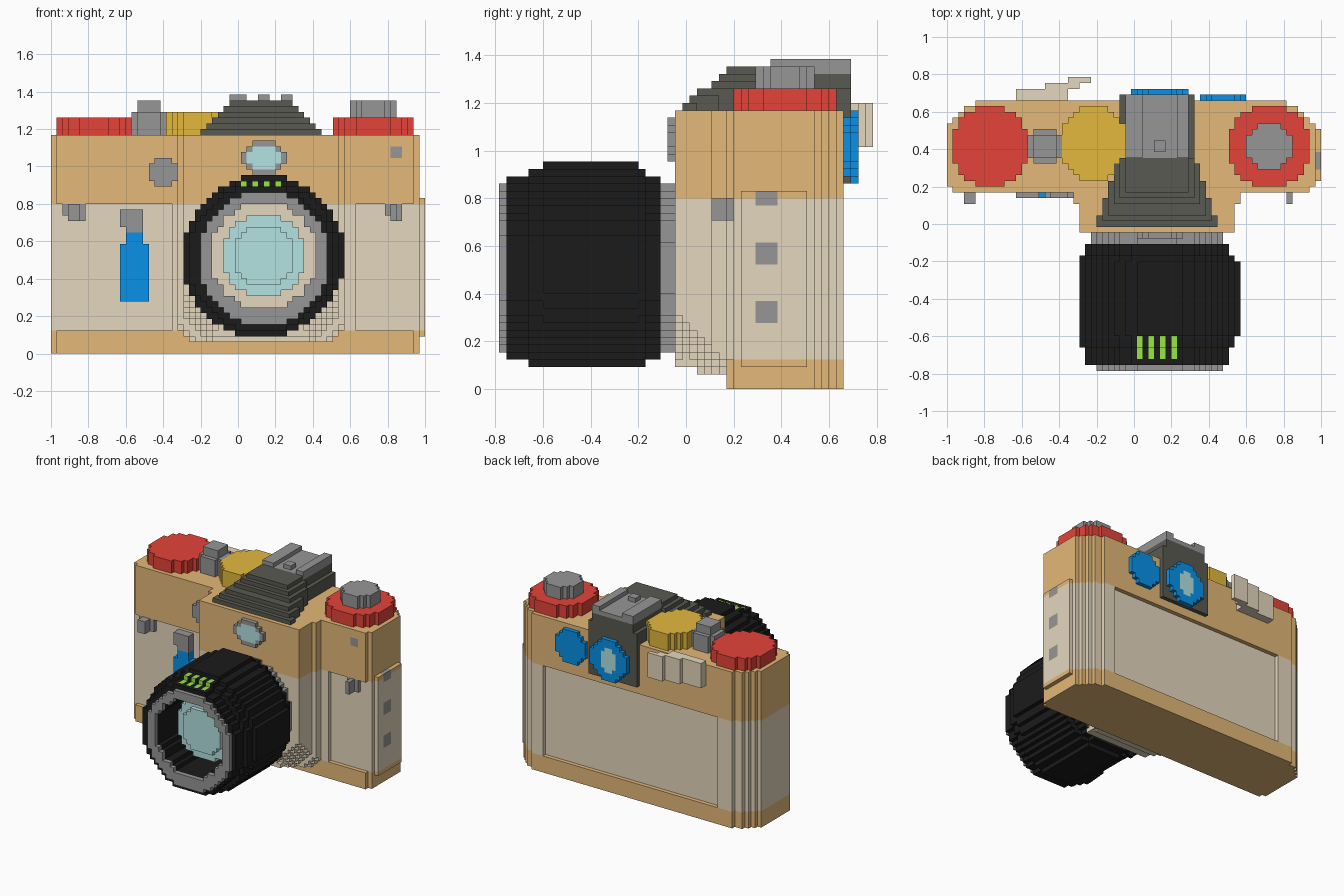
import bpy
import bmesh

if "Cube" in bpy.data.objects:
    bpy.data.objects.remove(bpy.data.objects["Cube"], do_unlink=True)

U = 2 / 65  # size of one block
HALF_X, HALF_Y = 32.5, 25.5


def material(name, hexcode):
    def linear(c):
        return c / 12.92 if c <= 0.04045 else ((c + 0.055) / 1.055) ** 2.4
    rgb = [linear(int(hexcode[n:n + 2], 16) / 255) for n in (0, 2, 4)]
    mat = bpy.data.materials.new(name)
    mat.use_nodes = True
    mat.diffuse_color = (*rgb, 1)
    bsdf = next(n for n in mat.node_tree.nodes if n.type == 'BSDF_PRINCIPLED')
    bsdf.inputs["Base Color"].default_value = (*rgb, 1)
    return mat


TAN = material("tan", "e4b878")
BEIGE = material("beige", "e4d7bd")
GRAY = material("gray", "969696")
DARK = material("dark_gray", "595a52")
BLACK = material("black", "1b1b1b")
RED = material("red", "e44438")
GOLD = material("gold", "e3b93d")
BLUE = material("blue", "0892e8")
GLASS = material("pale_blue", "b4e2e2")
GREEN = material("green", "9aea42")


def box(x0, x1, y0, y1, z0, z1):
    """Blocks filling a cuboid."""
    return {(i, j, k) for i in range(x0, x1) for j in range(y0, y1) for k in range(z0, z1)}


def disc(axis, lo, hi, ca, cb, ra, rb=None):
    """Blocks of a stepped disc along 'y' or 'z'."""
    rb = rb or ra
    cells = set()
    for a in range(int(ca - ra) - 1, int(ca + ra) + 2):
        for b in range(int(cb - rb) - 1, int(cb + rb) + 2):
            if ((a + 0.5 - ca) / ra) ** 2 + ((b + 0.5 - cb) / rb) ** 2 <= 1:
                for t in range(lo, hi):
                    cells.add((a, t, b) if axis == 'y' else (a, b, t))
    return cells


def build(name, cells, mats, rule=None):
    """Make a mesh from the exposed sides of the blocks."""
    bm = bmesh.new()
    verts = {}

    def corner(p):
        if p not in verts:
            verts[p] = bm.verts.new(((p[0] - HALF_X) * U, (p[1] - HALF_Y) * U, p[2] * U))
        return verts[p]

    for c in sorted(cells):
        for ax in range(3):
            for side in (0, 1):
                near = list(c)
                near[ax] += 2 * side - 1
                if tuple(near) in cells:
                    continue
                loop = []
                for du, dv in ((0, 0), (1, 0), (1, 1), (0, 1)):
                    p = list(c)
                    p[ax] += side
                    p[(ax + 1) % 3] += du
                    p[(ax + 2) % 3] += dv
                    loop.append(corner(tuple(p)))
                face = bm.faces.new(loop if side else loop[::-1])
                face.material_index = rule(c) if rule else 0
    mesh = bpy.data.meshes.new(name)
    bm.to_mesh(mesh)
    bm.free()
    for m in mats:
        mesh.materials.append(m)
    obj = bpy.data.objects.new(name, mesh)
    bpy.context.scene.collection.objects.link(obj)


# Body with stepped corners and a raised side plate
body = box(64, 65, 33, 42, 3, 27)
for y0, y1, inset in ((31, 32, 1), (32, 43, 0), (43, 44, 1), (44, 45, 2), (45, 46, 3), (46, 47, 5)):
    body |= box(inset, 64 - inset, y0, y1, 0, 38)

# Lens mount bulge, its lower corners cut as stairs
for j in range(24, 31):
    x0, x1 = (23, 50) if j < 29 else (22, 51)
    cut = 31 - j
    for (i, y, k) in box(x0, x1, j, j + 1, 3 if j < 27 else 2, 38):
        if min(i - x0, x1 - 1 - i) + k - 3 >= cut or (4 < i - x0 < x1 - x0 - 5 and k < 4):
            body.add((i, y, k))

# Recessed leather panels
body -= box(1, 21, 31, 32, 4, 26) | box(53, 63, 31, 32, 4, 26)
body -= box(9, 56, 46, 47, 4, 26)

# Flush gray markers on the side and front
markers = box(59, 61, 31, 32, 34, 36)
for z0, z1 in ((9, 12), (17, 20), (25, 27)):
    markers |= box(64, 65, 35, 38, z0, z1)
body -= markers
build("body_markers", markers, [GRAY])


def body_colour(c):
    low = 4 if c[1] >= 31 else 0
    return 0 if c[2] >= 26 or c[2] < low else 1


build("body", body, [TAN, BEIGE], body_colour)

# Lens barrel, a stepped hollow tube
bore = disc('y', 0, 24, 37, 17, 9.3)
barrel = set()
for lo, hi, c, r in ((1, 4, 16.5, 12.7), (4, 6, 16.5, 13.7), (6, 19, 17, 14),
                     (19, 20, 16.5, 13.7), (20, 22, 16.5, 12.7)):
    barrel |= disc('y', lo, hi, c + 20, c, r)
marks = set()
for i in (33, 35, 37, 39):
    marks |= box(i, i + 1, 2, 4, 28, 29) | box(i, i + 1, 4, 6, 29, 30)
build("lens_barrel", barrel - bore - marks, [BLACK])
build("lens_scale_marks", marks, [GREEN])
build("lens_front_rim", disc('y', 0, 1, 37, 16.5, 11.2, 11.7) - bore, [GRAY])
build("lens_rear_ring", disc('y', 22, 24, 36.5, 16.5, 11.7) - bore, [GRAY])
build("lens_glass", disc('y', 5, 6, 37, 17, 5.5) | disc('y', 6, 8, 37, 17, 7.3), [GLASS])

# Front window
window = disc('y', 23, 24, 37, 34, 3.2, 2.3)
build("front_window_frame", disc('y', 23, 24, 37, 34, 4.1, 2.75) - window, [GRAY])
build("front_window_glass", window, [GLASS])

# Front controls
build("release_button", disc('y', 30, 31, 19.5, 31.5, 2.8), [GRAY])
build("timer_pivot", box(12, 16, 30, 32, 22, 25) | box(13, 16, 30, 32, 21, 22), [GRAY])
build("timer_lever", box(12, 17, 30, 32, 9, 19) | box(13, 16, 30, 32, 19, 21), [BLUE])
for side, x0, x1, pin in (("right", 2, 6, 2), ("left", 58, 61, 1)):
    lug = box(x0, x1, 31, 32, 24, 26) | box(x0 + 1, x1, 31, 32, 23, 24)
    lug |= box(x0 + 1, x0 + 1 + pin, 29, 32, 23, 26)
    build(side + "_strap_lug", lug, [GRAY])

# Prism housing: sloped front, upright back running down behind the body
prism = box(30, 43, 47, 48, 28, 41)
for k in range(38, 44):
    step = k - 38
    for j in range(25 + round(step * 1.2), 48 if k < 43 else 37):
        if j >= 37:
            half = 6.5 if k < 41 else 5.5
        else:
            half = min(10.5 - step, 10.5 - (j - 25) / 3)
        prism |= {(i, j, k) for i in range(24, 49) if abs(i + 0.5 - 36.5) < half + 0.1}
build("prism_housing", prism, [DARK])

# Accessory shoe
shoe = box(31, 42, 37, 48, 43, 44) | box(36, 38, 38, 40, 44, 45)
for x0, x1 in ((31, 34), (40, 42)):
    shoe |= box(x0, x1, 37, 48, 44, 45)
build("accessory_shoe", shoe, [GRAY])

# Top dials
build("right_dial", disc('z', 38, 41, 7.5, 39, 6.7, 7.1), [RED])
build("shutter_button", disc('z', 38, 42, 17, 39, 3.3) | box(15, 19, 37, 41, 42, 44), [GRAY])
build("speed_dial", disc('z', 38, 42, 25.5, 39.5, 5.8, 6.4), [GOLD])
build("left_dial", disc('z', 38, 41, 56, 39, 7.2), [RED])
build("rewind_knob", disc('z', 41, 44, 56, 39, 4.3), [GRAY])

# Back eyepiece, button and thumb lever
eye = disc('y', 48, 49, 37, 33, 2.2, 2.9)
build("eyepiece_ring", disc('y', 48, 49, 37, 33, 4.8) - eye, [BLUE])
build("eyepiece_glass", eye, [GLASS])
build("back_button", disc('y', 47, 48, 48, 33, 4.3), [BLUE])
lever = box(12, 21, 47, 49, 33, 39) | box(17, 23, 49, 50, 33, 39) | box(21, 25, 50, 51, 33, 39)
build("thumb_lever", lever, [BEIGE])
